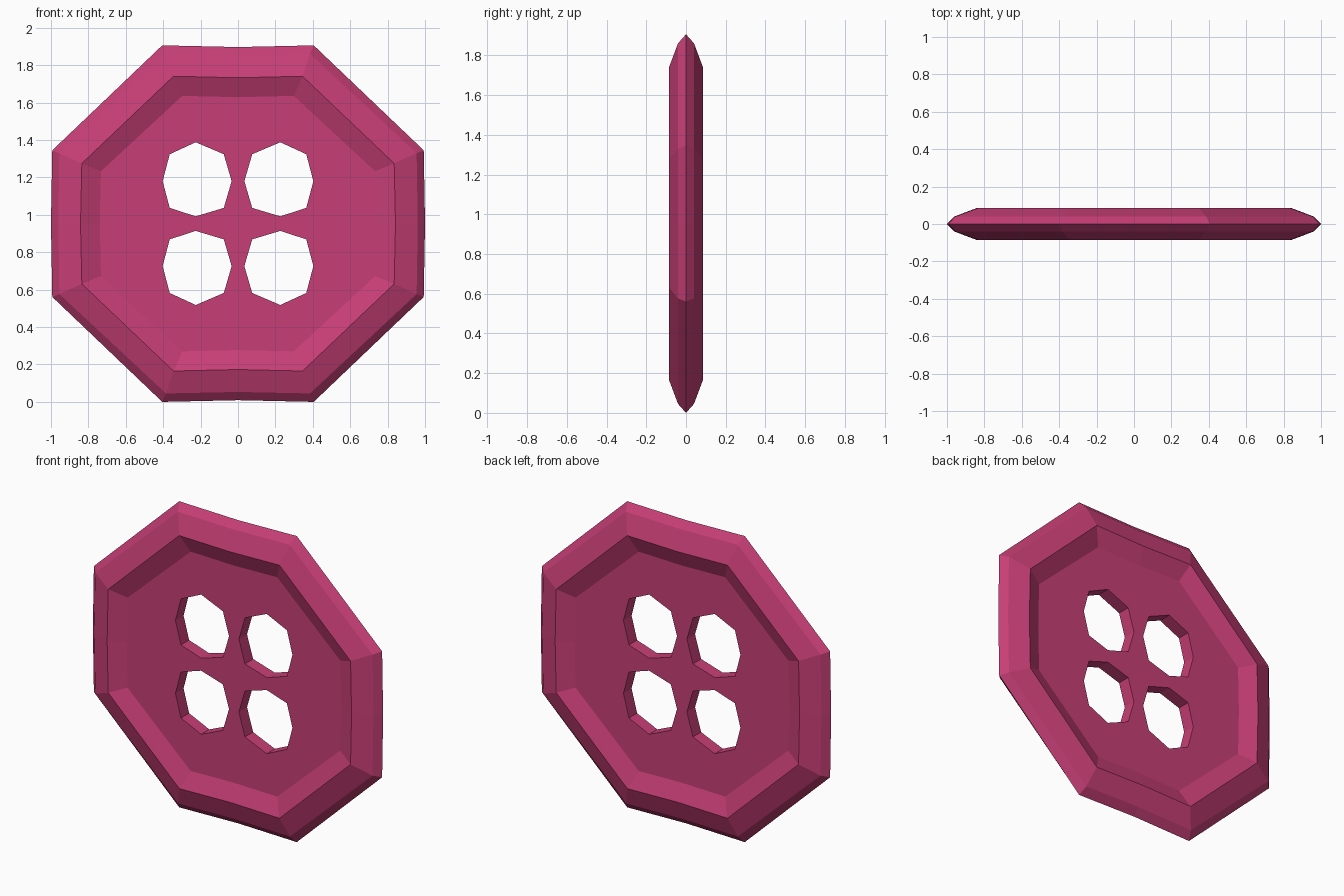
import bpy
import bmesh

cube = bpy.data.objects.get("Cube")
if cube:
    bpy.data.objects.remove(cube, do_unlink=True)

CENTRE_Z = 0.953

# Single raspberry pink material
pink = bpy.data.materials.new("raspberry_pink")
pink.use_nodes = True
colour = (0.57, 0.049, 0.18, 1)
pink.diffuse_color = colour
pink.node_tree.nodes["Principled BSDF"].inputs["Base Color"].default_value = colour

# Body rings from the outer edge inwards: depth, then one quarter of the outline
RINGS = [
    (0.0, [(0, 0.944), (0.405, 0.953), (0.993, 0.392), (1.0, 0)]),
    (0.04, [(0, 0.90), (0.385, 0.908), (0.955, 0.377), (0.961, 0)]),
    (0.085, [(0, 0.78), (0.345, 0.788), (0.835, 0.322), (0.842, 0)]),
    (0.04, [(0, 0.676), (0.298, 0.683), (0.733, 0.28), (0.739, 0)]),
]
FACE_DEPTH = RINGS[-1][0]

# Right half of the upper left thread hole, then its left half
HOLE = [(-0.226, 0.435), (-0.076, 0.371), (-0.034, 0.227), (-0.076, 0.084),
        (-0.226, 0.039), (-0.365, 0.084), (-0.403, 0.227), (-0.365, 0.371)]


def full_outline(quarter):
    """Mirror a quarter outline across both axes into a closed loop."""
    half = quarter + [(x, -z) for x, z in reversed(quarter[:-1])]
    return half + [(-x, z) for x, z in reversed(half[1:-1])]


def add_loop(bm, outline, y):
    return [bm.verts.new((x, y, z + CENTRE_Z)) for x, z in outline]


def bridge(bm, a, b):
    for i in range(len(a)):
        j = (i + 1) % len(a)
        bm.faces.new((a[i], a[j], b[j], b[i]))


def loop_edges(bm, loop):
    edges = []
    for i, v in enumerate(loop):
        pair = (v, loop[(i + 1) % len(loop)])
        edges.append(bm.edges.get(pair) or bm.edges.new(pair))
    return edges


bm = bmesh.new()
outer = add_loop(bm, full_outline(RINGS[0][1]), 0)
hole_loops = {}

for side in (-1, 1):
    # Bevelled rim and inner slope
    previous = outer
    for depth, quarter in RINGS[1:]:
        ring = add_loop(bm, full_outline(quarter), side * depth)
        bridge(bm, previous, ring)
        previous = ring
    # Recessed face pierced by four holes
    hole_loops[side] = [
        add_loop(bm, [(x * mx, z * mz) for x, z in HOLE], side * FACE_DEPTH)
        for mx in (-1, 1) for mz in (-1, 1)]
    edges = loop_edges(bm, previous)
    for loop in hole_loops[side]:
        edges += loop_edges(bm, loop)
    bmesh.ops.triangle_fill(bm, edges=edges, use_beauty=True,
                            use_dissolve=False, normal=(0, side, 0))

# Walls through the holes
for front, back in zip(hole_loops[-1], hole_loops[1]):
    bridge(bm, front, back)

bmesh.ops.recalc_face_normals(bm, faces=bm.faces)
mesh = bpy.data.meshes.new("button_disc")
bm.to_mesh(mesh)
bm.free()
mesh.materials.append(pink)
button = bpy.data.objects.new("button_disc", mesh)
bpy.context.collection.objects.link(button)
